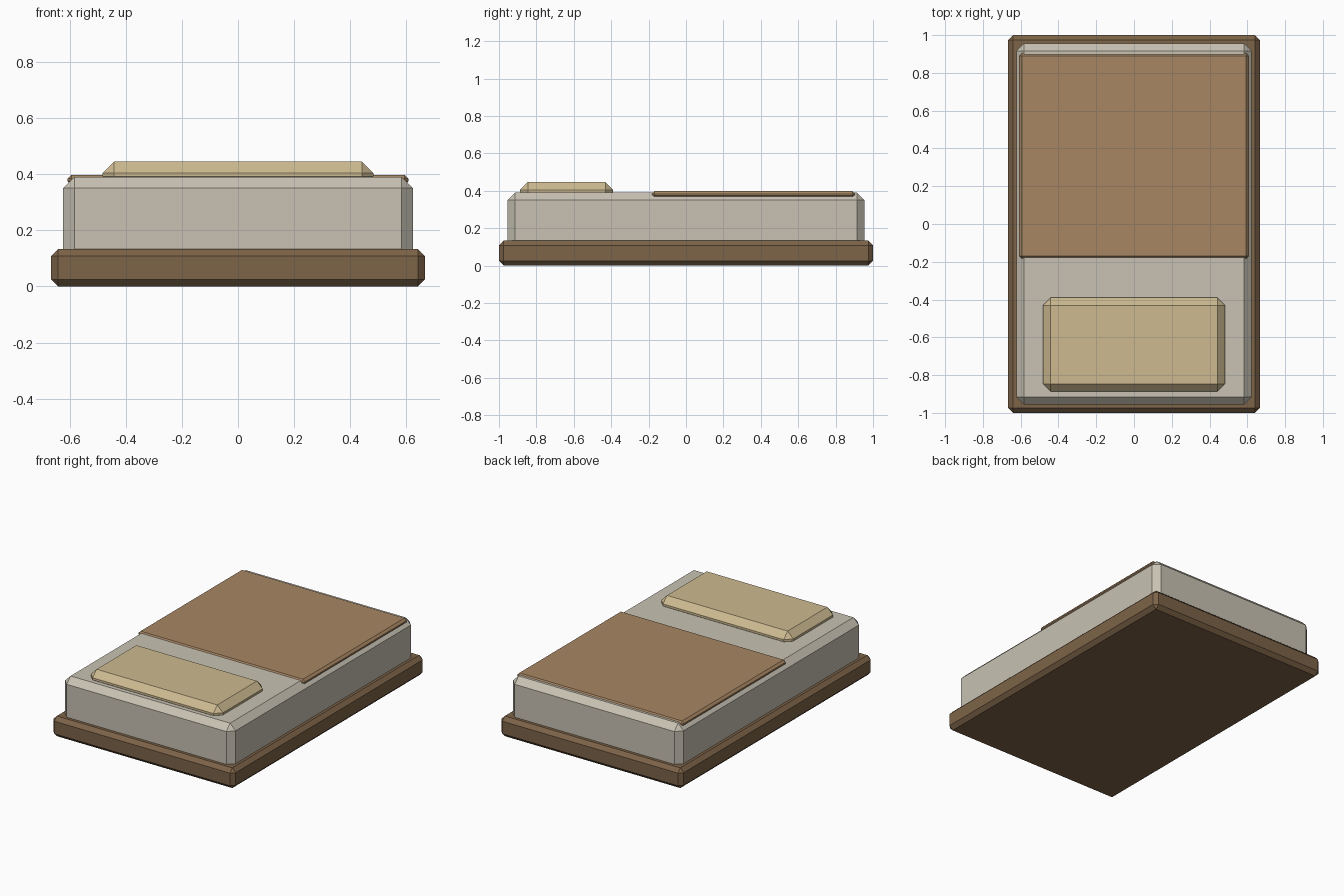
import bpy
import bmesh
from mathutils import Vector

if "Cube" in bpy.data.objects:
    bpy.data.objects.remove(bpy.data.objects["Cube"])


def chamfered_box(name, low, high, chamfer, color):
    """Flat-shaded box between two corners with every edge chamfered once."""
    low, high = Vector(low), Vector(high)
    size, centre = high - low, (low + high) / 2
    bm = bmesh.new()
    bmesh.ops.create_cube(bm, size=1)
    for v in bm.verts:
        v.co = Vector(a * b for a, b in zip(v.co, size))
    bmesh.ops.bevel(bm, geom=bm.edges[:], offset=chamfer, segments=1,
                    affect='EDGES', clamp_overlap=True)
    mesh = bpy.data.meshes.new(name)
    bm.to_mesh(mesh)
    bm.free()
    mat = bpy.data.materials.new(name + "_material")
    mat.diffuse_color = (*color, 1)
    mat.use_nodes = True
    mat.node_tree.nodes["Principled BSDF"].inputs["Base Color"].default_value = mat.diffuse_color
    mesh.materials.append(mat)
    obj = bpy.data.objects.new(name, mesh)
    obj.location = centre
    bpy.context.collection.objects.link(obj)
    return obj


# Wooden bed base
chamfered_box("bed_base", (-0.666, -1.0, 0.0), (0.666, 1.0, 0.133),
              0.025, (0.205, 0.125, 0.065))

# Mattress, its lower chamfer sunk into the base
chamfered_box("mattress", (-0.623, -0.955, 0.09), (0.623, 0.955, 0.39),
              0.04, (0.58, 0.54, 0.45))

# Thin blanket over the far part of the mattress
chamfered_box("blanket", (-0.608, -0.183, 0.361), (0.608, 0.904, 0.398),
              0.014, (0.386, 0.238, 0.125))

# Pillow pressed into the near end of the mattress
chamfered_box("pillow", (-0.482, -0.887, 0.35), (0.482, -0.39, 0.446),
              0.041, (0.61, 0.49, 0.28))
